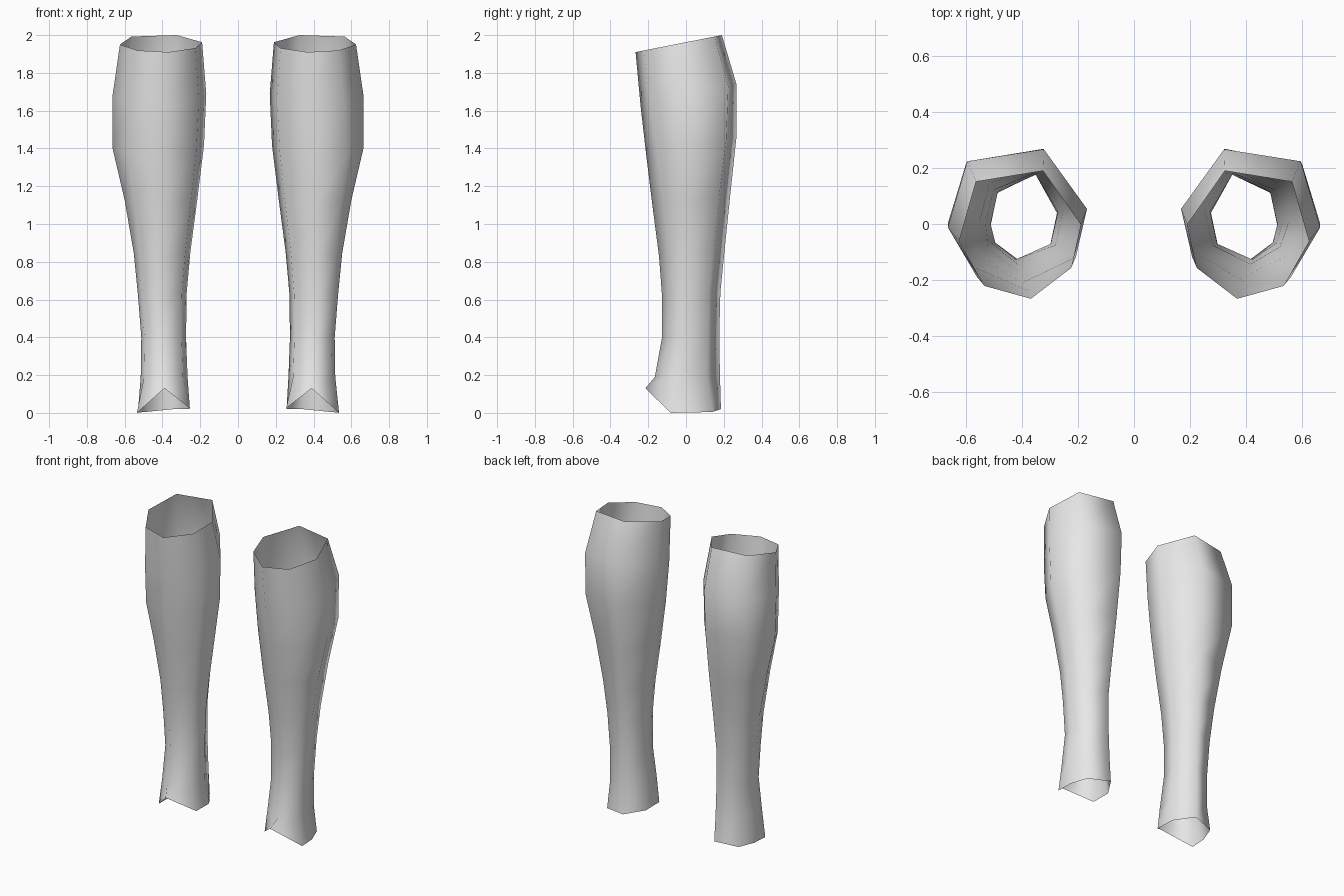
import bpy

cube = bpy.data.objects.get("Cube")
if cube:
    bpy.data.objects.remove(cube, do_unlink=True)

grey = bpy.data.materials.new("plain_grey")
grey.use_nodes = True
grey.diffuse_color = (0.8, 0.8, 0.8, 1)
grey.node_tree.nodes["Principled BSDF"].inputs["Base Color"].default_value = (0.8, 0.8, 0.8, 1)

# Seven-sided sections in unit coordinates: 0..1 from inner to outer side, 0..1 from front to back
CALF = [(.31, 1), (.86, .915), (1, .45), (.79, .1), (.41, 0), (.08, .24), (0, .58)]
ANKLE = [(.32, 1), (.89, .8), (1, .42), (.93, .2), (.59, 0), (.1, .18), (0, .55)]

# Sections from top to bottom: front z, rise to the back, inner x, outer x, front y, back y
RINGS = [
    (1.91, .09, .190, .625, -.267, .190),
    (1.62, .12, .168, .665, -.240, .267),
    (1.36, .10, .180, .665, -.210, .267),
    (1.10, .06, .215, .600, -.178, .235),
    (0.83, .04, .252, .552, -.143, .205),
    (0.62, .02, .272, .530, -.127, .182),
    (0.40, .00, .275, .512, -.127, .176),
    (0.19, .00, .267, .515, -.165, .180),
]

# Bottom hem, notched upward over the instep
HEM = [(.34, .185, .02), (.49, .14, .005), (.53, .03, .002), (.535, -.08, 0),
       (.39, -.215, .13), (.255, -.08, .025), (.257, .06, .022)]


def build_leg(name, side):
    verts = []
    for z, rise, x0, x1, y0, y1 in RINGS:
        t = min(1, max(0, (1.6 - z) / 1.0))   # calf section blends into ankle section
        for (ua, va), (ub, vb) in zip(CALF, ANKLE):
            u, v = ua + (ub - ua) * t, va + (vb - va) * t
            verts.append((side * (x0 + (x1 - x0) * u), y0 + (y1 - y0) * v, z + rise * v))
    verts += [(side * x, y, z) for x, y, z in HEM]

    faces = []
    for r in range(len(RINGS)):
        for i in range(7):
            j = (i + 1) % 7
            quad = [r * 7 + i, r * 7 + j, r * 7 + 7 + j, r * 7 + 7 + i]
            faces.append(quad if side > 0 else quad[::-1])

    mesh = bpy.data.meshes.new(name)
    mesh.from_pydata(verts, [], faces)
    mesh.materials.append(grey)
    for p in mesh.polygons:
        p.use_smooth = True
    obj = bpy.data.objects.new(name, mesh)
    bpy.context.collection.objects.link(obj)


build_leg("left_lower_leg", 1)
build_leg("right_lower_leg", -1)
